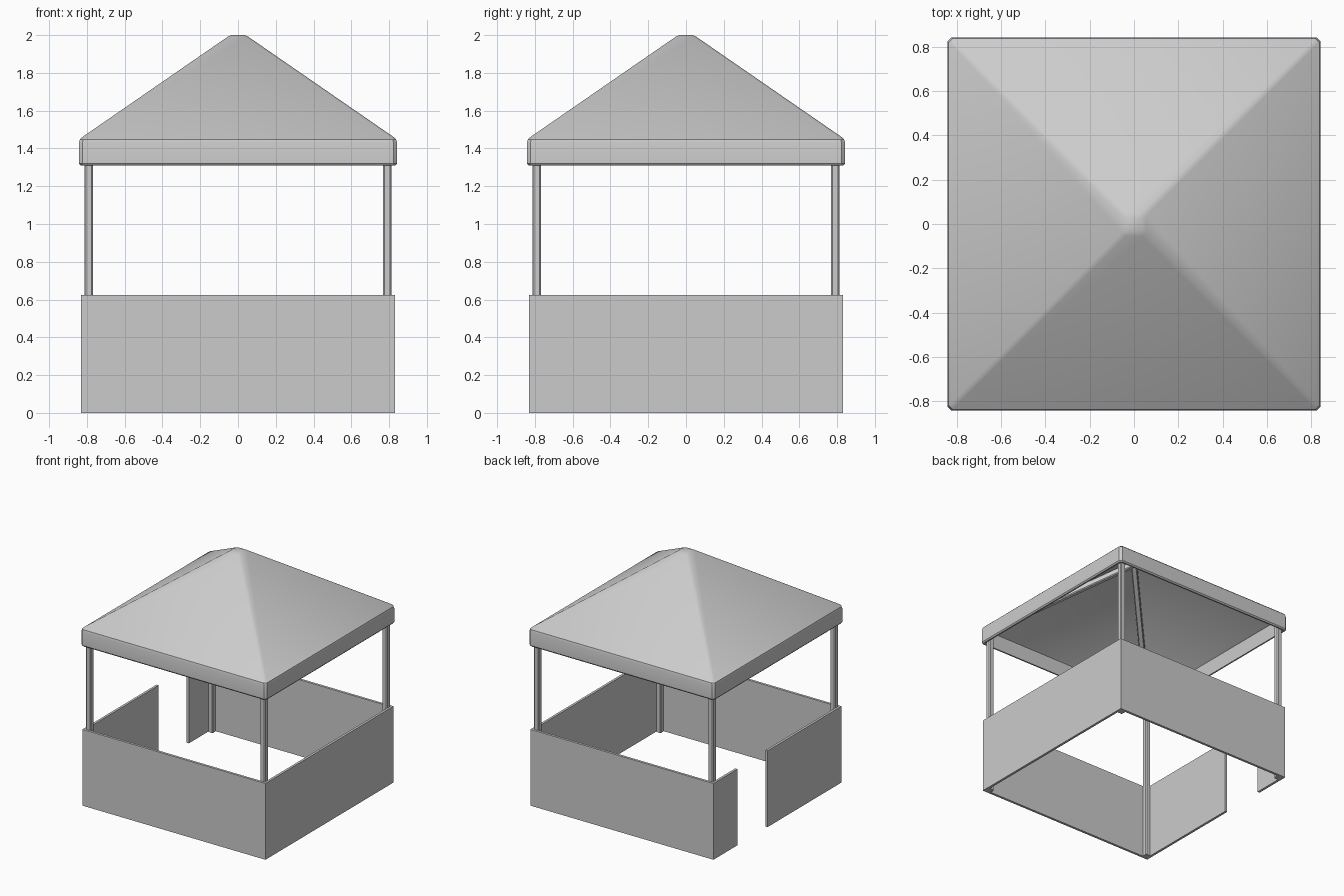
import bpy, bmesh
from mathutils import Vector

if "Cube" in bpy.data.objects:
    bpy.data.objects.remove(bpy.data.objects["Cube"])


def finish(name, bm):
    bmesh.ops.recalc_face_normals(bm, faces=bm.faces)
    me = bpy.data.meshes.new(name)
    bm.to_mesh(me)
    bm.free()
    ob = bpy.data.objects.new(name, me)
    bpy.context.collection.objects.link(ob)
    return ob


def box(name, lo, hi):
    bm = bmesh.new()
    bmesh.ops.create_cube(bm, size=1)
    lo, hi = Vector(lo), Vector(hi)
    for v in bm.verts:
        v.co = (lo + hi) / 2 + v.co * (hi - lo)
    return finish(name, bm)


def square_ring(h, c):
    # square of half-size h with chamfered corners
    c = min(c, h * 0.5)
    k = h - c
    return [(h, -k), (h, k), (k, h), (-k, h), (-h, k), (-h, -k), (-k, -h), (k, -h)]


def loft(bm, rings):
    for a, b in zip(rings, rings[1:]):
        n = len(a)
        for i in range(n):
            bm.faces.new((a[i], a[(i + 1) % n], b[(i + 1) % n], b[i]))


def bar(name, p, q, h=0.0225, c=0.007):
    # chamfered square bar between two points
    p, q = Vector(p), Vector(q)
    d = (q - p).normalized()
    side = d.cross(Vector((0, 0, 1)))
    side = side.normalized() if side.length > 1e-4 else Vector((1, 0, 0))
    up = side.cross(d)
    bm = bmesh.new()
    rings = [[bm.verts.new(e + side * u + up * v) for u, v in square_ring(h, c)] for e in (p, q)]
    loft(bm, rings)
    for r in rings:
        bm.faces.new(r)
    return finish(name, bm)


# canopy roof: hollow shell, outer skin up then inner skin
outer = [(0.834, 1.31), (0.842, 1.32), (0.842, 1.43), (0.837, 1.448), (0.823, 1.461),
         (0.055, 1.991), (0.036, 2.0)]
inner = [(0.822, 1.31), (0.822, 1.435), (0.81, 1.446), (0.04, 1.975)]
bm = bmesh.new()
skins = [[[bm.verts.new((x, y, z)) for x, y in square_ring(h, 0.018)] for h, z in prof]
         for prof in (outer, inner)]
for s in skins:
    loft(bm, s)
    bm.faces.new(s[-1])
loft(bm, [skins[0][0], skins[1][0]])
roof = finish("canopy_roof", bm)
bpy.context.view_layer.objects.active = roof
roof.select_set(True)
bpy.ops.object.shade_smooth_by_angle()

# corner posts and hip rafters
P = 0.79
for sx, nx in ((-1, "left"), (1, "right")):
    for sy, ny in ((-1, "front"), (1, "back")):
        bar(f"{ny}_{nx}_post", (sx * P, sy * P, 0), (sx * P, sy * P, 1.44))
        bar(f"{ny}_{nx}_rafter", (sx * P, sy * P, 1.425), (sx * 0.01, sy * 0.01, 1.955))

# low walls, with a doorway gap on the left side
W, T, H = 0.83, 0.02, 0.625
box("front_wall", (-W + T, -W, 0), (W, -W + T, H))
box("back_wall", (-W + T, W - T, 0), (W, W, H))
box("right_wall", (W - T, -W + T, 0), (W, W - T, H))
box("left_wall_long", (-W, -W, 0), (-W + T, 0.13, H))
box("left_wall_short", (-W, 0.52, 0), (-W + T, W, H))
